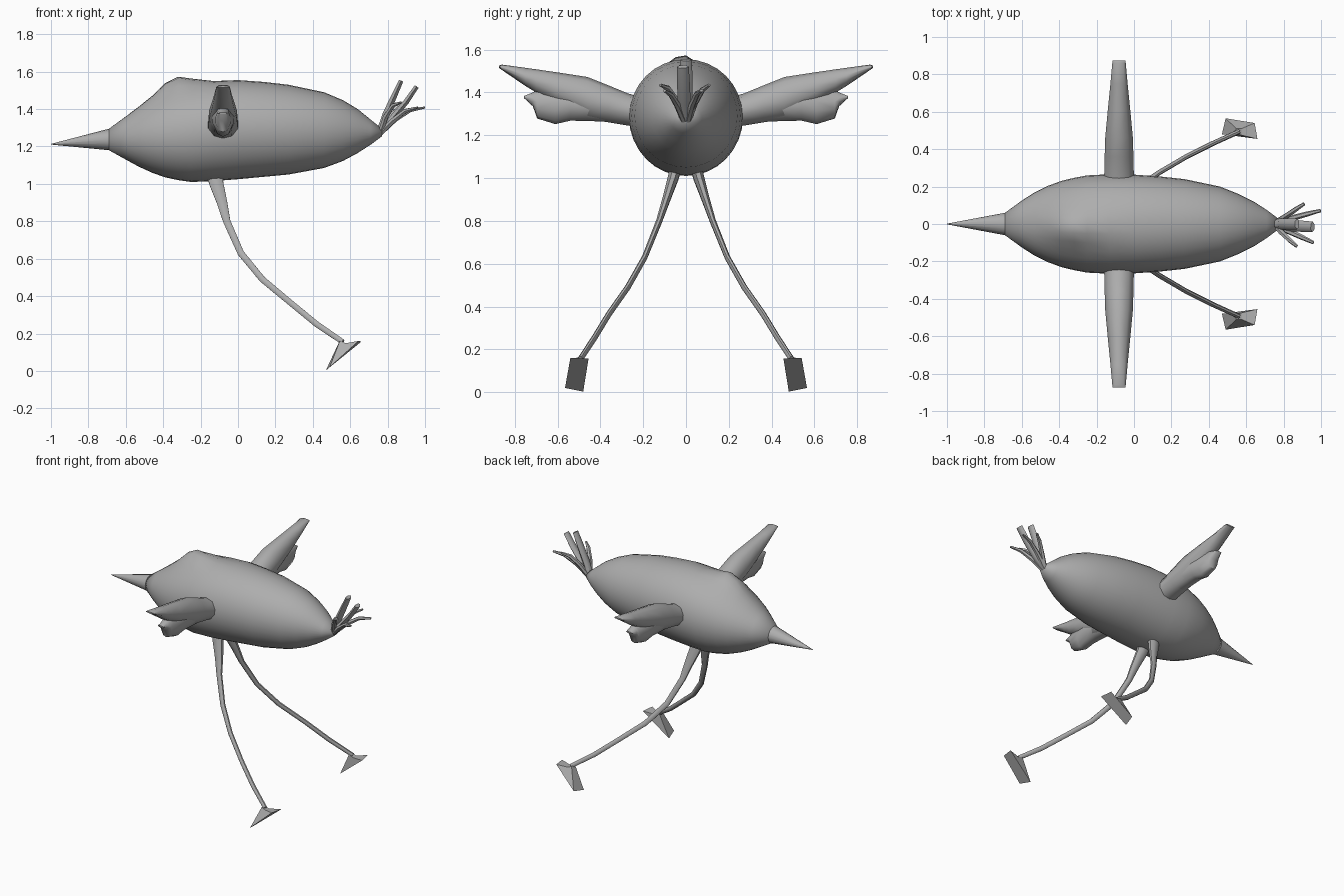
import bpy, math
from mathutils import Vector

grey = bpy.data.materials.new("plain_grey")
grey.diffuse_color = (0.42, 0.42, 0.42, 1)


def make(name, verts, faces, angle=40):
    me = bpy.data.meshes.new(name)
    me.from_pydata([tuple(v) for v in verts], [], faces)
    me.materials.append(grey)
    ob = bpy.data.objects.new(name, me)
    bpy.context.collection.objects.link(ob)
    bpy.ops.object.select_all(action='DESELECT')
    ob.select_set(True)
    bpy.context.view_layer.objects.active = ob
    bpy.ops.object.mode_set(mode='EDIT')
    bpy.ops.mesh.select_all(action='SELECT')
    bpy.ops.mesh.normals_make_consistent(inside=False)
    bpy.ops.object.mode_set(mode='OBJECT')
    bpy.ops.object.shade_smooth_by_angle(angle=math.radians(angle))
    return ob


def loft(name, rings, angle=40):
    """Skin a list of equal-sized rings and cap both ends."""
    n = len(rings[0])
    verts = [v for r in rings for v in r]
    faces = [(i * n + j, i * n + (j + 1) % n, (i + 1) * n + (j + 1) % n, (i + 1) * n + j)
             for i in range(len(rings) - 1) for j in range(n)]
    faces += [tuple(range(n)), tuple(range(len(verts) - n, len(verts)))]
    return make(name, verts, faces, angle)


def tube(name, path, sizes, n=8, up=(0, 1, 0)):
    """Tube along a path; sizes are (across, sideways) radii."""
    pts = [Vector(p) for p in path]
    rings = []
    for i, p in enumerate(pts):
        d = (pts[min(i + 1, len(pts) - 1)] - pts[max(i - 1, 0)]).normalized()
        a = d.cross(Vector(up)).normalized()
        b = a.cross(d)
        ra, rb = sizes[i]
        rings.append([p + a * ra * math.cos(t) + b * rb * math.sin(t)
                      for t in (2 * math.pi * (k + 0.5) / n for k in range(n))])
    return loft(name, rings, 50)


# Body: x, top, bottom, half width
stations = [(-0.69, 1.295, 1.18, 0.06), (-0.60, 1.36, 1.13, 0.125), (-0.53, 1.41, 1.092, 0.17),
            (-0.46, 1.45, 1.06, 0.204), (-0.39, 1.485, 1.035, 0.23), (-0.32, 1.51, 1.02, 0.247),
            (-0.25, 1.53, 1.01, 0.26), (-0.13, 1.548, 1.015, 0.266), (0.0, 1.555, 1.025, 0.264),
            (0.14, 1.545, 1.038, 0.254), (0.27, 1.53, 1.05, 0.24), (0.46, 1.49, 1.085, 0.20),
            (0.56, 1.448, 1.122, 0.16), (0.64, 1.40, 1.165, 0.12), (0.71, 1.343, 1.21, 0.075),
            (0.77, 1.295, 1.255, 0.03)]
N = 32
body = []
for x, top, bot, w in stations:
    ring = []
    for k in range(N):
        t = 2 * math.pi * k / N
        y, z = w * math.cos(t), (top + bot) / 2 + (top - bot) / 2 * math.sin(t)
        # raised crest on the head
        if math.sin(t) > 0:
            z += 0.068 * math.exp(-((x + 0.34) / 0.11) ** 2 - ((y + 0.02) / 0.09) ** 2)
        ring.append((x, y, z))
    body.append(ring)
loft("body", body, 60)

# Beak
x, top, bot, w = stations[0]
loft("beak", [[(px, s * w * math.cos(2 * math.pi * k / 16),
                zc + s * (top - bot) / 2 * math.sin(2 * math.pi * k / 16)) for k in range(16)]
              for px, s, zc in ((-0.69, 1, 1.2375), (-1.0, 0.03, 1.212))], 50)


def wing_lobe(name, side, rows):
    """Lens-shaped sections: y, top, bottom, half thickness."""
    rings = []
    for y, t, b, h in rows:
        prof = [(0, 1), (0.65, 0.9), (1, 0.6), (1, 0.35), (0.6, 0.08),
                (0, 0), (-0.6, 0.08), (-1, 0.35), (-1, 0.6), (-0.65, 0.9)]
        rings.append([(-0.08 + h * u, side * y, b + (t - b) * v) for u, v in prof])
    loft(name, rings, 50)


for side, tag in ((1, "left"), (-1, "right")):
    # Wing: long upper feather and short lower feather
    wing_lobe(tag + "_wing_upper", side, [
        (0.18, 1.37, 1.235, 0.085), (0.27, 1.395, 1.245, 0.079), (0.36, 1.432, 1.26, 0.077),
        (0.46, 1.472, 1.275, 0.074), (0.61, 1.495, 1.35, 0.06), (0.70, 1.508, 1.40, 0.051),
        (0.75, 1.515, 1.43, 0.046), (0.86, 1.53, 1.505, 0.036), (0.874, 1.525, 1.515, 0.034)])
    wing_lobe(tag + "_wing_lower", side, [
        (0.36, 1.39, 1.262, 0.06), (0.46, 1.42, 1.267, 0.062), (0.54, 1.43, 1.268, 0.058),
        (0.61, 1.43, 1.252, 0.05), (0.695, 1.41, 1.278, 0.04), (0.715, 1.40, 1.335, 0.034),
        (0.757, 1.383, 1.374, 0.022)])

    # Leg
    path = [(-0.13, 0.04, 1.08), (-0.115, 0.06, 1.0), (-0.085, 0.092, 0.9), (-0.06, 0.125, 0.80),
            (0.015, 0.193, 0.63), (0.13, 0.272, 0.49), (0.28, 0.36, 0.365),
            (0.42, 0.43, 0.25), (0.56, 0.493, 0.155)]
    sizes = [(0.05, 0.03), (0.04, 0.027), (0.03, 0.02), (0.021, 0.015), (0.019, 0.013),
             (0.018, 0.013), (0.017, 0.013), (0.017, 0.013), (0.015, 0.013)]
    tube(tag + "_leg", [(a, side * b, c) for a, b, c in path], sizes)

    # Foot: sloping sole that narrows up to the ankle
    sole = [(0.47, 0.48, 0.003), (0.49, 0.565, 0.02), (0.645, 0.54, 0.16), (0.66, 0.455, 0.157)]
    ankle = [(0.543, 0.475, 0.16), (0.545, 0.512, 0.162), (0.575, 0.51, 0.148), (0.575, 0.475, 0.148)]
    loft(tag + "_foot", [[(a, side * b, c) for a, b, c in r] for r in (sole, ankle)], 30)

# Tail feathers: path and radius pairs
tail = [
    ("tail_feather_tall", [(0.755, 0, 1.27), (0.79, 0, 1.37), (0.835, 0, 1.47), (0.872, 0, 1.552)],
     [(0.02, 0.025), (0.021, 0.03), (0.018, 0.03), (0.014, 0.028)]),
    ("tail_feather_back", [(0.755, -0.005, 1.27), (0.825, -0.008, 1.35), (0.9, -0.012, 1.44), (0.955, -0.015, 1.52)],
     [(0.02, 0.025), (0.02, 0.03), (0.017, 0.03), (0.014, 0.028)]),
    ("tail_feather_left_high", [(0.76, 0.01, 1.27), (0.81, 0.04, 1.35), (0.86, 0.075, 1.41), (0.91, 0.108, 1.435)],
     [(0.016, 0.016), (0.016, 0.016), (0.013, 0.014), (0.006, 0.009)]),
    ("tail_feather_left_low", [(0.76, 0.01, 1.27), (0.84, 0.03, 1.345), (0.92, 0.052, 1.395), (0.998, 0.072, 1.408)],
     [(0.016, 0.016), (0.016, 0.016), (0.013, 0.014), (0.006, 0.009)]),
    ("tail_feather_right_high", [(0.76, -0.01, 1.27), (0.79, -0.045, 1.36), (0.83, -0.085, 1.42), (0.872, -0.12, 1.435)],
     [(0.016, 0.016), (0.016, 0.016), (0.013, 0.014), (0.006, 0.009)]),
    ("tail_feather_right_low", [(0.76, -0.01, 1.27), (0.83, -0.04, 1.34), (0.895, -0.07, 1.39), (0.96, -0.1, 1.408)],
     [(0.016, 0.016), (0.016, 0.016), (0.013, 0.014), (0.006, 0.009)]),
]
for name, path, sizes in tail:
    tube(name, path, sizes, 6)
